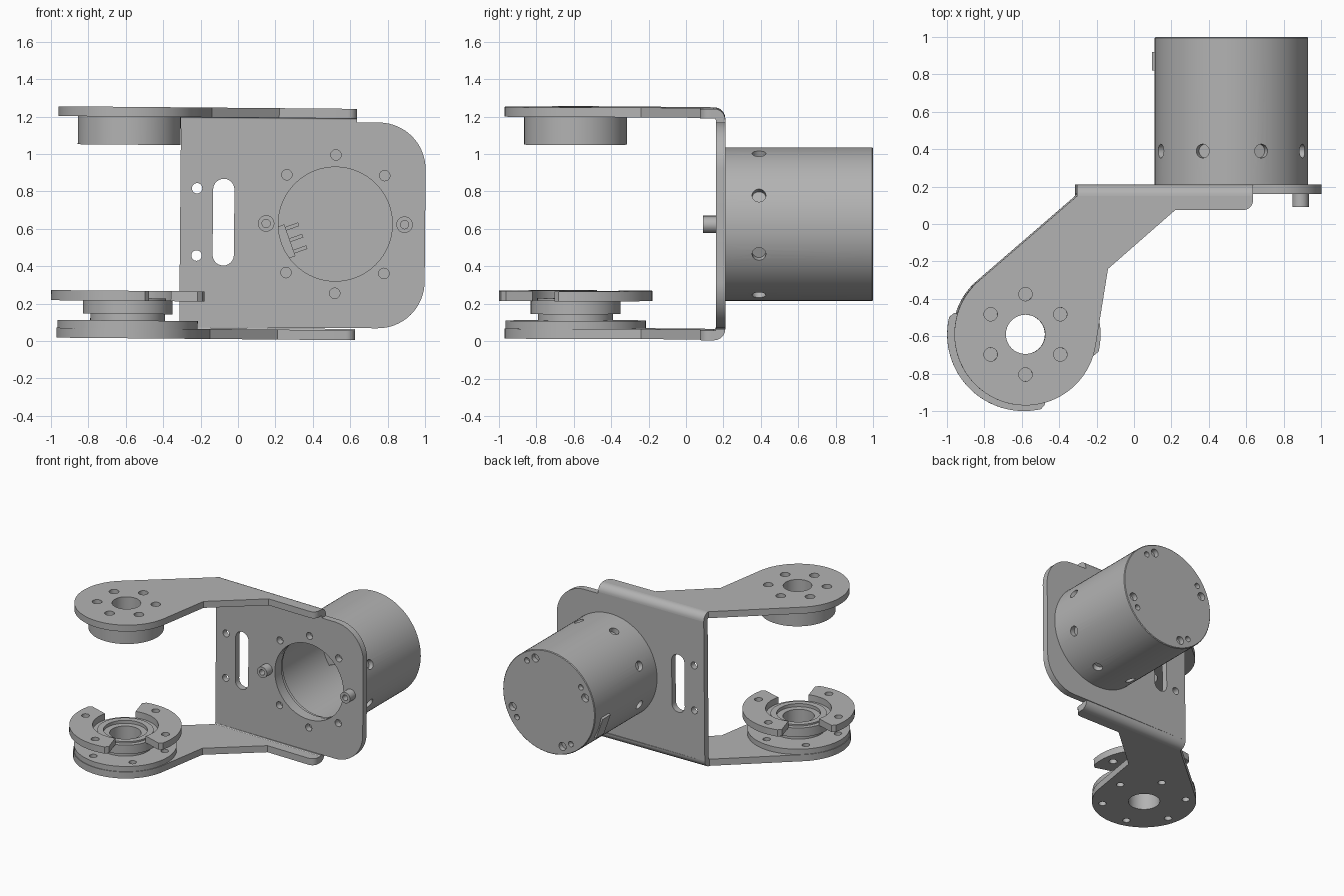
import bpy, bmesh
from math import cos, sin, radians, pi
from mathutils import Matrix, Vector

cube = bpy.data.objects.get("Cube")
if cube:
    bpy.data.objects.remove(cube, do_unlink=True)

metal = bpy.data.materials.new("grey_metal")
metal.use_nodes = True
GREY = (0.45, 0.45, 0.45, 1)
metal.diffuse_color = GREY
metal.node_tree.nodes["Principled BSDF"].inputs["Base Color"].default_value = GREY

TILT = Matrix.Rotation(radians(0.5), 4, "Y")     # the whole assembly leans slightly
TO_FRONT = Matrix.Rotation(pi / 2, 4, "X")       # local z points to the front
ALONG_X = Matrix(((0, 0, 1, 0), (1, 0, 0, 0), (0, 1, 0, 0), (0, 0, 0, 1)))
PIVOT = Vector((-0.591, -0.59))
MID_Z = 0.6285
MOTOR = Vector((0.515, 0.63))                    # motor axis in x, z


def polar(r, deg, centre=(0, 0)):
    return (centre[0] + r * cos(radians(deg)), centre[1] + r * sin(radians(deg)))


def arc(centre, r, a, b, n=16):
    return [polar(r, a + (b - a) * i / n, centre) for i in range(n + 1)]


def circle(centre, r, n=32):
    return arc(centre, r, 0, 360, n)[:-1]


def finish(name, mesh, matrix):
    mesh.transform(TILT @ matrix)
    bm = bmesh.new()
    bm.from_mesh(mesh)
    bmesh.ops.remove_doubles(bm, verts=bm.verts, dist=0.0001)
    bmesh.ops.recalc_face_normals(bm, faces=bm.faces)
    bm.to_mesh(mesh)
    bm.free()
    mesh.materials.clear()
    mesh.materials.append(metal)
    ob = bpy.data.objects.new(name, mesh)
    bpy.context.collection.objects.link(ob)
    smooth(ob)
    return ob


def smooth(ob):
    bpy.ops.object.select_all(action="DESELECT")
    ob.select_set(True)
    bpy.context.view_layer.objects.active = ob
    bpy.ops.object.shade_smooth_by_angle(angle=radians(30))


def plate(name, loops, low, high, matrix=Matrix()):
    """Extrude an outline (first loop) with holes (other loops) from low to high."""
    curve = bpy.data.curves.new(name, "CURVE")
    curve.dimensions = "2D"
    curve.fill_mode = "BOTH"
    curve.extrude = (high - low) / 2
    for loop in loops:
        spline = curve.splines.new("POLY")
        spline.points.add(len(loop) - 1)
        for point, (x, y) in zip(spline.points, loop):
            point.co = (x, y, 0, 1)
        spline.use_cyclic_u = True
    temp = bpy.data.objects.new(name + "_outline", curve)
    bpy.context.collection.objects.link(temp)
    graph = bpy.context.evaluated_depsgraph_get()
    mesh = bpy.data.meshes.new_from_object(temp.evaluated_get(graph))
    bpy.data.objects.remove(temp, do_unlink=True)
    return finish(name, mesh, matrix @ Matrix.Translation((0, 0, (low + high) / 2)))


def lathe(name, profile, matrix, closed=True, n=64):
    """Spin (radius, height) points about local z."""
    bm = bmesh.new()
    verts = [bm.verts.new((r, 0, h)) for r, h in profile]
    edges = [bm.edges.new(pair) for pair in zip(verts, verts[1:])]
    if closed:
        edges.append(bm.edges.new((verts[-1], verts[0])))
    bmesh.ops.spin(bm, geom=verts + edges, cent=(0, 0, 0), axis=(0, 0, 1),
                   angle=2 * pi, steps=n, use_merge=True)
    mesh = bpy.data.meshes.new(name)
    bm.to_mesh(mesh)
    bm.free()
    return finish(name, mesh, matrix)


def at(x, y, z=0):
    return Matrix.Translation((x, y, z))


# Bracket arms: a round pad joined by a slanted neck to a straight flange
arm = [(-0.315, 0.15), *arc(PIVOT, 0.38, 129, 352, 48), (-0.15, -0.24), (0.21, 0.075),
       *arc((0.575, 0.125), 0.05, -90, 0, 8), (0.625, 0.15)]
upper_holes = [circle(PIVOT, 0.105)] + [circle(polar(0.215, 30 + 60 * i, PIVOT), 0.036, 20) for i in range(6)]
lower_holes = [circle(PIVOT, 0.115)] + [circle(polar(0.305, 15 + 60 * i, PIVOT), 0.028, 20) for i in range(6)]
plate("upper_arm", [arm] + upper_holes, 1.195, 1.247)
plate("lower_arm", [arm] + lower_holes, 0.01, 0.063)

# Rounded sheet bends joining the arms to the back plate
bend = arc((0.15, 1.187), 0.06, 0, 90, 8) + arc((0.15, 1.187), 0.009, 90, 0, 8)
plate("upper_bend", [bend], -0.315, 0.625, ALONG_X)
plate("lower_bend", [[(y, 2 * MID_Z - z) for y, z in bend]], -0.315, 0.625, ALONG_X)

# Back plate with motor opening, bolt ring, slot and two small holes
outline = [(-0.315, 0.07), *arc((0.745, 0.325), 0.25, -90, 0), *arc((0.745, 0.925), 0.25, 0, 90),
           (0.625, 1.175), (0.625, 1.187), (-0.315, 1.187)]
slot = arc((-0.083, 0.81), 0.057, 0, 180, 12) + arc((-0.083, 0.46), 0.057, 180, 360, 12)
bolts = [circle(polar(0.37, 45 * i, MOTOR), 0.028, 20) for i in range(8) if i % 4]
small = [circle((-0.226, z), 0.028, 20) for z in (0.455, 0.815)]
plate("back_plate", [outline, circle(MOTOR, 0.305, 64), slot] + bolts + small, -0.21, -0.16, TO_FRONT)

# Hollow locating pegs either side of the opening
for side, dx in (("left", 0.37), ("right", -0.37)):
    lathe(side + "_peg", [(0.022, -0.17), (0.022, -0.09), (0.044, -0.09), (0.044, -0.17)],
          at(MOTOR.x + dx, 0, MOTOR.y) @ TO_FRONT, n=24)

# Bearing hub under the upper arm
pivot = at(PIVOT.x, PIVOT.y)
lathe("upper_hub", [(0.105, 1.045), (0.275, 1.045), (0.275, 1.195), (0.105, 1.195)], pivot)

# Lower pad, stepped hub and split clamp ring
plate("lower_pad", [circle(PIVOT, 0.375, 64)] + lower_holes, 0.063, 0.105)
lathe("lower_hub", [(0.115, 0.06), (0.2, 0.06), (0.2, 0.14), (0.24, 0.14), (0.24, 0.213),
                    (0.205, 0.213), (0.205, 0.225), (0.16, 0.225), (0.16, 0.2), (0.115, 0.2)], pivot)
for name, mid in (("front_clamp", 225), ("rear_clamp", 45)):
    a, b = mid - 62, mid + 62
    shape = (arc(PIVOT, 0.41, a + 4, b - 4, 40) + [polar(0.39, b, PIVOT)]
             + arc(PIVOT, 0.24, b, a, 40) + [polar(0.39, a, PIVOT)])
    holes = [circle(polar(0.33, mid + d, PIVOT), 0.03, 20) for d in (-38, 38)]
    plate(name, [shape] + holes, 0.21, 0.264)

# Hollow motor housing
axis = at(MOTOR.x, 0, MOTOR.y) @ TO_FRONT
housing = lathe("motor_housing", [
    (0, -1.0), (0.405, -1.0), (0.41, -0.995), (0.41, -0.21), (0.308, -0.21), (0.308, -0.25),
    (0.325, -0.25), (0.325, -0.29), (0.345, -0.29), (0.345, -0.94), (0, -0.94)],
    axis, closed=False, n=96)

# Blind screw holes around the housing and in its rear cap
bm = bmesh.new()


def drill(radius, depth, matrix):
    bmesh.ops.create_cone(bm, cap_ends=True, segments=20, radius1=radius, radius2=radius,
                          depth=depth, matrix=matrix)


for i in range(8):
    turn = Matrix.Rotation(radians(22.5 + 45 * i), 4, "Z")
    drill(0.037, 0.1, turn @ at(0.42, 0, -0.39) @ Matrix.Rotation(pi / 2, 4, "Y"))
for i in range(4):
    for deg, radius in ((70, 0.032), (56, 0.022)):
        # rear holes mirror in x together with the housing axis
        drill(radius, 0.08, at(*polar(0.345, deg + 90 * i), -1.0))
cut_mesh = bpy.data.meshes.new("screw_hole_cutter")
bm.to_mesh(cut_mesh)
bm.free()
cutter = finish("screw_hole_cutter", cut_mesh, axis)
cutter.hide_render = True
mod = housing.modifiers.new("screw_holes", "BOOLEAN")
mod.object = cutter
mod.operation = "DIFFERENCE"
mod.solver = "EXACT"
bpy.context.view_layer.objects.active = housing
bpy.ops.object.modifier_apply(modifier=mod.name)
bpy.data.objects.remove(cutter, do_unlink=True)
smooth(housing)


# Socket through the housing wall with three contact pins inside
def box(name, size, matrix):
    bm = bmesh.new()
    bmesh.ops.create_cube(bm, size=1, matrix=Matrix.Diagonal((*size, 1)))
    mesh = bpy.data.meshes.new(name)
    bm.to_mesh(mesh)
    bm.free()
    return finish(name, mesh, matrix)


socket = axis @ Matrix.Rotation(radians(200), 4, "Z")
box("socket", (0.16, 0.18, 0.1), socket @ at(0.338, 0, -0.87))
for i in (-1, 0, 1):
    box("contact_pin", (0.08, 0.02, 0.02), socket @ at(0.225, 0.065 * i, -0.87))
